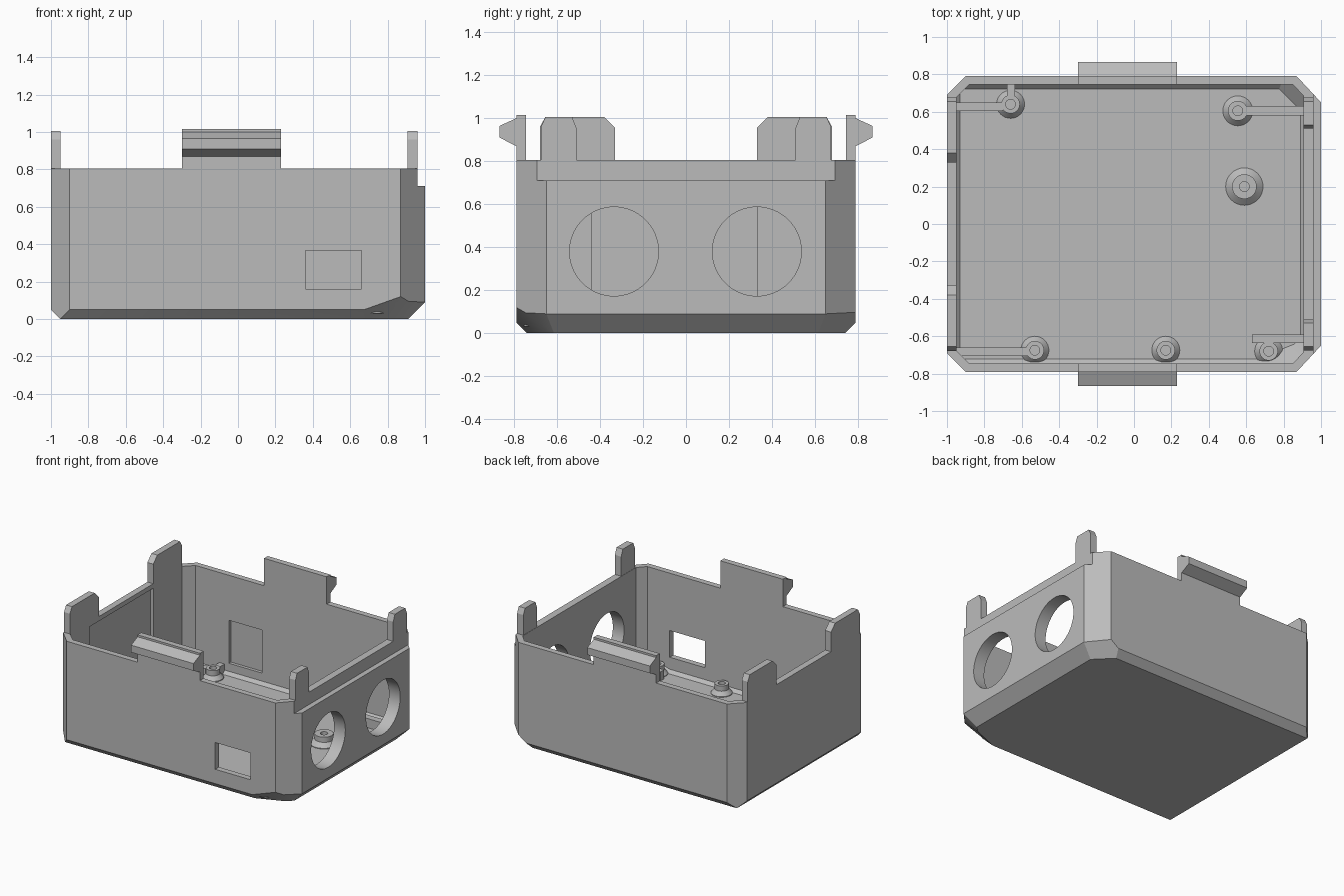
import bpy, bmesh, math
from mathutils import Vector, Matrix

if "Cube" in bpy.data.objects:
    bpy.data.objects.remove(bpy.data.objects["Cube"], do_unlink=True)

grey = bpy.data.materials.new("matte_grey")
grey.use_nodes = True
grey.diffuse_color = (0.5, 0.5, 0.5, 1)
grey.node_tree.nodes["Principled BSDF"].inputs["Base Color"].default_value = (0.5, 0.5, 0.5, 1)


def add(name, bm):
    """Turn a bmesh into a grey object."""
    bmesh.ops.recalc_face_normals(bm, faces=bm.faces[:])
    mesh = bpy.data.meshes.new(name)
    bm.to_mesh(mesh)
    bm.free()
    mesh.materials.append(grey)
    ob = bpy.data.objects.new(name, mesh)
    bpy.context.collection.objects.link(ob)
    return ob


def box(name, x0, x1, y0, y1, z0, z1):
    bm = bmesh.new()
    bmesh.ops.create_cube(bm, size=1)
    bmesh.ops.scale(bm, vec=(x1 - x0, y1 - y0, z1 - z0), verts=bm.verts)
    bmesh.ops.translate(bm, vec=((x0 + x1) / 2, (y0 + y1) / 2, (z0 + z1) / 2), verts=bm.verts)
    return add(name, bm)


def rod(name, r, a, b, sides=48):
    """Cylinder from point a to point b."""
    a, b = Vector(a), Vector(b)
    bm = bmesh.new()
    turn = (b - a).to_track_quat('Z', 'Y').to_matrix().to_4x4()
    bmesh.ops.create_cone(bm, cap_ends=True, segments=sides, radius1=r, radius2=r,
                          depth=(b - a).length, matrix=Matrix.Translation((a + b) / 2) @ turn)
    return add(name, bm)


def prism(name, profile, axis, lo, hi):
    """Extrude a (y, z) profile along x, or an (x, z) profile along y."""
    bm = bmesh.new()
    spot = (lambda p, d: (d, p[0], p[1])) if axis == 'x' else (lambda p, d: (p[0], d, p[1]))
    face = bm.faces.new([bm.verts.new(spot(p, lo)) for p in profile])
    new = bmesh.ops.extrude_face_region(bm, geom=[face])["geom"]
    shift = (hi - lo, 0, 0) if axis == 'x' else (0, hi - lo, 0)
    bmesh.ops.translate(bm, vec=shift, verts=[g for g in new if isinstance(g, bmesh.types.BMVert)])
    return add(name, bm)


def carve(ob, cutters):
    """Subtract each cutter and bake the result."""
    for c in cutters:
        c.hide_render = True
        m = ob.modifiers.new("cut", 'BOOLEAN')
        m.operation, m.solver, m.object = 'DIFFERENCE', 'EXACT', c
    bpy.context.view_layer.update()
    old = ob.data
    baked = bpy.data.meshes.new_from_object(ob.evaluated_get(bpy.context.evaluated_depsgraph_get()))
    ob.modifiers.clear()
    ob.data = baked
    bpy.data.meshes.remove(old)
    for c in cutters:
        bpy.data.objects.remove(c, do_unlink=True)


def smooth(ob):
    bpy.ops.object.select_all(action='DESELECT')
    ob.select_set(True)
    bpy.context.view_layer.objects.active = ob
    bpy.ops.object.shade_smooth_by_angle(angle=math.radians(30))


# Planes bounding the tub: point, outward normal, wall thickness
WALL = 0.045
planes = [((-1, 0, 0), (-1, 0, 0), 0.05), ((1, 0, 0), (1, 0, 0), 0.095),
          ((0, 0, 0), (0, 0, -1), WALL),
          ((-0.95, 0, 0), (-1, 0, -1), WALL), ((0.91, 0, 0), (1, 0, -1), WALL),
          ((0.66, -0.74, 0), (0.375, -0.945, -1.05), WALL)]
for s in (-1, 1):
    planes += [((0, 0.79 * s, 0), (0, s, 0), WALL),
               ((0, 0.74 * s, 0), (0, s, -1), WALL),
               ((-1, 0.69 * s, 0), (-1, s, 0), WALL),
               ((1, 0.65 * s, 0), (0.14, 0.13 * s, 0), WALL),
               ((1, 0.65 * s, 0.09), (0.5, 0.5 * s, -0.7), WALL)]


def tub(name, top, hollow):
    bm = bmesh.new()
    bmesh.ops.create_cube(bm, size=4)
    for point, normal, t in planes + [((0, 0, top), (0, 0, 1), 0)]:
        n = Vector(normal).normalized()
        p = Vector(point) - n * (t if hollow else 0)
        cut = bmesh.ops.bisect_plane(bm, geom=bm.verts[:] + bm.edges[:] + bm.faces[:],
                                     plane_co=p, plane_no=n, clear_outer=True)
        bmesh.ops.holes_fill(bm, edges=[e for e in bm.edges if e.is_boundary], sides=0)
    return add(name, bm)


# Enclosure body with ledge, cable holes, window and inner pockets
body = tub("enclosure_body", 0.805, False)
cutters = [tub("cavity", 1.2, True),
           box("ledge_cut", 0.96, 1.2, -1, 1, 0.71, 1),
           box("window_cut", 0.36, 0.66, -0.9, -0.6, 0.16, 0.365),
           box("back_pocket", -0.6, -0.32, 0.6, 0.77, 0.13, 0.46),
           box("side_pocket", -0.975, -0.8, -0.44, 0.33, 0.15, 0.77),
           rod("corner_screw_cut", 0.04, (0.72, -0.68, 0.02), (0.72, -0.68, 0.3), 24)]
cutters += [rod("cable_hole_cut", 0.207, (0.8, y, 0.38), (1.2, y, 0.38), 64) for y in (-0.335, 0.33)]
carve(body, cutters)
smooth(body)

# Snap clips on front and back, locating tabs on both sides
clip = [(0.745, 0.78), (0.79, 0.78), (0.79, 0.87), (0.867, 0.91), (0.867, 0.965),
        (0.79, 1.0), (0.79, 1.015), (0.745, 1.015)]
left_tab = [(0.33, 0.78), (0.68, 0.78), (0.68, 0.96), (0.655, 1.005), (0.38, 1.005), (0.33, 0.955)]
right_tab = [(0.51, 0.78), (0.675, 0.78), (0.675, 0.96), (0.655, 1.005), (0.53, 1.005), (0.51, 0.955)]
for s, end in ((-1, "front"), (1, "back")):
    def flip(profile):
        return [(y * s, z) for y, z in profile]
    prism(end + "_clip", flip(clip), 'x', -0.3, 0.23)
    prism(end + "_right_tab", flip(left_tab), 'x', -1, -0.95)
    prism(end + "_left_tab", flip(right_tab), 'x', 0.907, 0.96)

# Screw posts: flared skirt, boss and pilot hole, turned as one profile
for i, (x, y, r) in enumerate([(-0.66, 0.64, 0.075), (0.555, 0.605, 0.08), (0.59, 0.2, 0.1),
                               (-0.53, -0.675, 0.075), (0.17, -0.675, 0.075), (0.72, -0.68, 0.075)]):
    boss = r * 0.66
    bm = bmesh.new()
    outline = [(r, 0.03), (r, 0.05), (boss, 0.08), (boss, 0.12), (0.026, 0.12), (0.026, 0.05)]
    verts = [bm.verts.new((q, 0, z)) for q, z in outline]
    edges = [bm.edges.new(pair) for pair in zip(verts, verts[1:])]
    bmesh.ops.spin(bm, geom=verts + edges, cent=(0, 0, 0), axis=(0, 0, 1),
                   angle=math.tau, steps=32, use_merge=True)
    bmesh.ops.remove_doubles(bm, verts=bm.verts, dist=0.0005)
    bmesh.ops.translate(bm, vec=(x, y, 0), verts=bm.verts)
    smooth(add("screw_post_%d" % (i + 1), bm))

# Ribs tying the posts to the walls
for name, x0, x1, y0, y1 in [("back_right_rib", -0.96, -0.7, 0.605, 0.65),
                             ("back_wall_rib", -0.68, -0.635, 0.68, 0.76),
                             ("front_right_rib", -0.96, -0.57, -0.705, -0.66),
                             ("back_left_rib", 0.6, 0.92, 0.58, 0.63),
                             ("front_left_rib", 0.63, 0.915, -0.635, -0.59)]:
    box(name, x0, x1, y0, y1, 0.035, 0.115)
